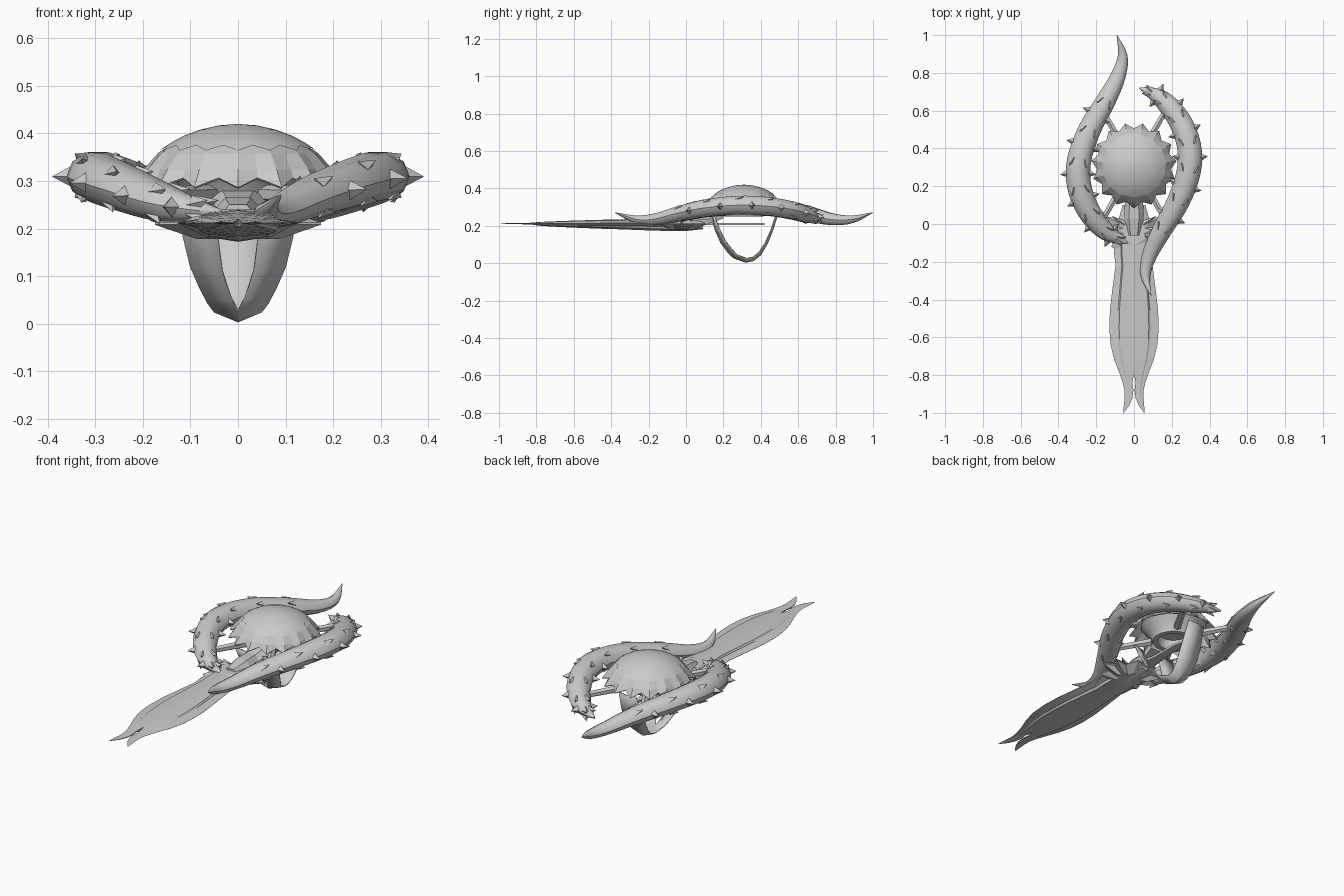
import bpy, bmesh, math
from mathutils import Vector, Matrix

if "Cube" in bpy.data.objects:
    bpy.data.objects.remove(bpy.data.objects["Cube"])

grey = bpy.data.materials.new("plain grey")
grey.diffuse_color = (0.6, 0.6, 0.6, 1)
grey.use_nodes = True
grey.node_tree.nodes["Principled BSDF"].inputs["Base Color"].default_value = grey.diffuse_color
CY = 0.31  # centre of the dome along y


def finish(name, bm, smooth=None, thick=0):
    bmesh.ops.remove_doubles(bm, verts=bm.verts, dist=0.0005)
    bmesh.ops.recalc_face_normals(bm, faces=bm.faces)
    me = bpy.data.meshes.new(name)
    bm.to_mesh(me)
    bm.free()
    me.materials.append(grey)
    ob = bpy.data.objects.new(name, me)
    bpy.context.collection.objects.link(ob)
    if thick:
        m = ob.modifiers.new("thickness", 'SOLIDIFY')
        m.thickness = thick
        m.offset = 0
    if smooth:
        bpy.ops.object.select_all(action='DESELECT')
        ob.select_set(True)
        bpy.context.view_layer.objects.active = ob
        bpy.ops.object.shade_smooth_by_angle(angle=math.radians(smooth))
    return ob


def loft(bm, rings, closed=True, cap=False):
    rows = [[bm.verts.new(p) for p in r] for r in rings]
    n = len(rows[0])
    for a, b in zip(rows, rows[1:]):
        for i in range(n if closed else n - 1):
            j = (i + 1) % n
            bm.faces.new((a[i], a[j], b[j], b[i]))
    if cap:
        bm.faces.new(rows[0])
        bm.faces.new(rows[-1])
    return rows


def spline(pts, steps):
    v = [Vector(p) for p in pts]
    v = [2 * v[0] - v[1]] + v + [2 * v[-1] - v[-2]]
    out = []
    for a, b, c, d in zip(v, v[1:], v[2:], v[3:]):
        for k in range(steps):
            t = k / steps
            out.append(0.5 * (2 * b + (c - a) * t + (2 * a - 5 * b + 4 * c - d) * t**2
                              + (3 * b - a - 3 * c + d) * t**3))
    return out + [v[-2]]


def cone(bm, base, direction, r, length, sides=4):
    q = direction.to_track_quat('Z', 'Y').to_matrix().to_4x4()
    bmesh.ops.create_cone(bm, cap_ends=True, segments=sides, radius1=r, radius2=0, depth=length,
                          matrix=Matrix.Translation(base + direction * length / 2) @ q)


# Curled thorny horns: x, y, z, radius; second is the first turned half round
horn = [(0.03, 0.72, 0.235, 0.003), (0.09, 0.695, 0.24, 0.03), (0.16, 0.65, 0.255, 0.05),
        (0.24, 0.55, 0.285, 0.06), (0.29, 0.42, 0.305, 0.064), (0.29, 0.28, 0.31, 0.064),
        (0.235, 0.12, 0.295, 0.06), (0.15, -0.03, 0.265, 0.052), (0.085, -0.16, 0.235, 0.04),
        (0.06, -0.27, 0.235, 0.026), (0.09, -0.378, 0.27, 0.002)]
path = spline([Vector(p) for p in horn], 4)
turn = Matrix.Translation((0, CY, 0)) @ Matrix.Rotation(math.pi, 4, 'Z') @ Matrix.Translation((0, -CY, 0))
for side, mat in (("right", Matrix()), ("left", turn)):
    tube, thorns = bmesh.new(), bmesh.new()
    rings = []
    for i, p in enumerate(path):
        c, r = p.xyz, max(p.w, 0.002)
        t = (path[min(i + 1, len(path) - 1)].xyz - path[max(i - 1, 0)].xyz).normalized()
        s = t.cross(Vector((0, 0, 1))).normalized()
        u = s.cross(t)
        rings.append([c + (s * math.cos(a) + u * math.sin(a) * 0.82) * r
                      for a in [k * math.tau / 10 for k in range(10)]])
        # side thorns stand out, upper and lower ones lie back as low scales
        if 4 <= i <= 29 and i % 4 == 2:
            for d in (s, -s):
                cone(thorns, c + d * (r - 0.014), (d - t * 0.15).normalized(), 0.024, 0.045)
        if 4 <= i <= 29 and i % 4 == 0:
            for a in (50, 130, 230, 310):
                a = math.radians(a)
                d = s * math.cos(a) + u * math.sin(a) * 0.82
                cone(thorns, c + d * (r - 0.014), (d * 0.6 - t).normalized(), 0.02, 0.045)
    loft(tube, rings, cap=True)
    for bm, nm, sm in ((tube, "horn_", 40), (thorns, "horn_thorns_", None)):
        bm.transform(mat)
        finish(nm + side, bm, sm)


# Domed shield: smooth cap over a pointed skirt
N = 15


def zigring(r_tip, z_tip, r_gap=None, z_gap=None):
    out = []
    for k in range(2 * N):
        a = math.pi * k / N - math.pi / 2
        r, z = (r_tip, z_tip) if k % 2 == 0 or r_gap is None else (r_gap, z_gap)
        out.append((r * math.cos(a), CY + r * math.sin(a), z))
    return out


cap = bmesh.new()
loft(cap, [zigring(r, z) for r, z in
           ((0, 0.42), (0.04, 0.417), (0.08, 0.408), (0.115, 0.395), (0.138, 0.383))]
     + [zigring(0.166, 0.364, 0.15, 0.375)])
finish("dome_cap", cap, 35)
skirt = bmesh.new()
loft(skirt, [zigring(0.135, 0.378), zigring(0.168, 0.356, 0.164, 0.355),
             zigring(0.197, 0.323, 0.187, 0.322), zigring(0.224, 0.285, 0.194, 0.305)])
finish("dome_skirt", skirt, None, 0.006)
# Inner bowl beneath the dome
bowl = bmesh.new()
rows = loft(bowl, [zigring(r, z) for r, z in
                   ((0.165, 0.335), (0.12, 0.285), (0.105, 0.25), (0.08, 0.25), (0.075, 0.30))])
bowl.faces.new(rows[-1])
finish("inner_bowl", bowl, 35)

# Diagonal struts from dome to horns
struts = bmesh.new()
for angle in (60, 120, 240, 300):
    a = math.radians(angle)
    d = Vector((math.cos(a), math.sin(a), 0))
    q = d.to_track_quat('Z', 'Y').to_matrix().to_4x4()
    mid = Vector((0, CY, 0.272)) + d * 0.215
    bmesh.ops.create_cone(struts, cap_ends=True, segments=6, radius1=0.02, radius2=0.016,
                          depth=0.2, matrix=Matrix.Translation(mid) @ q)
finish("struts", struts)

# Forked blade with a raised inner panel: y, inner x, outer x, half thickness of one half
blade = bmesh.new()
stations = [(0.09, 0, 0.04, 0.03), (0.0, 0, 0.055, 0.04), (-0.08, 0, 0.105, 0.04),
            (-0.16, 0, 0.105, 0.038), (-0.22, 0, 0.098, 0.036), (-0.35, 0, 0.115, 0.031),
            (-0.45, 0, 0.127, 0.028), (-0.55, 0, 0.131, 0.024), (-0.64, 0, 0.124, 0.02),
            (-0.72, 0, 0.104, 0.016), (-0.79, 0, 0.077, 0.011), (-0.84, 0.008, 0.06, 0.006),
            (-0.88, 0.003, 0.051, 0.005), (-0.92, 0.008, 0.05, 0.004),
            (-0.96, 0.025, 0.054, 0.003), (-1.0, 0.054, 0.056, 0.001)]
for m in (1, -1):
    rings = []
    for y, x0, x1, t in stations:
        xa, xb = (x0 + (x1 - x0) * k for k in (0.60, 0.66))
        k = 1 if x0 == 0 else 0.5
        rings.append([(m * x, y, 0.212 + t * h) for x, h in
                      ((x0, 0.72 * k), (xa, 0.55), (xb, 0.28), (x1, 0.02),
                       (x1, -0.02), (xb, -0.4), (xa, -0.75), (x0, -1.0 * k))])
    loft(blade, rings, cap=True)
finish("forked_blade", blade, 20)

# Spiked guard plate, mirrored from one outline
half = [(0, -0.2), (0.05, -0.17), (0.12, -0.12), (0.105, -0.07), (0.175, -0.03), (0.115, -0.015),
        (0.15, 0.04), (0.08, 0.03), (0.06, 0.1), (0, 0.11)]
outline = half + [(-x, y) for x, y in half[-2:0:-1]]
guard = bmesh.new()
loft(guard, [[(x * s, -0.03 + (y + 0.03) * s, z) for x, y in outline]
             for s, z in ((0.5, 0.178), (1, 0.208), (1, 0.213), (0.5, 0.24))], cap=True)
finish("guard", guard)
# Neck joining guard to bowl and the grip behind it
neck = bmesh.new()
loft(neck, [[(-w, y, z - h), (w, y, z - h), (w * 1.2, y, z), (w * 0.6, y, z + h), (-w * 0.6, y, z + h),
             (-w * 1.2, y, z)] for y, w, z, h in ((-0.06, 0.03, 0.23, 0.02), (0.03, 0.045, 0.235, 0.03),
                                                 (0.11, 0.04, 0.235, 0.03), (0.2, 0.055, 0.26, 0.02))], cap=True)
finish("neck", neck)
grip = bmesh.new()
loft(grip, [[(-w, y, 0.204), (w, y, 0.204), (w, y, 0.216), (-w, y, 0.216)]
            for y, w in ((0.06, 0.04), (0.2, 0.022), (0.34, 0.022), (0.42, 0.006))], cap=True)
finish("grip", grip)
# Small claws at the base of the blade
claws = bmesh.new()
for m in (1, -1):
    for x, y, dx, dy in ((0.05, 0.0, 0.8, 0.5), (0.03, 0.03, -0.3, -1), (0.06, -0.06, 0.9, -0.4)):
        cone(claws, Vector((m * x, y, 0.23)), Vector((m * dx, dy, 0.05)).normalized(), 0.018, 0.08)
finish("claws", claws)

# Hanging strap: two front bands meet in a keel below and rise as one at the back
# inner edge y, z, x then outer edge y, z, x
strap = bmesh.new()
front = [(0.14, 0.25, 0.045, 0.155, 0.25, 0.125), (0.155, 0.18, 0.042, 0.178, 0.185, 0.116),
         (0.185, 0.11, 0.033, 0.21, 0.12, 0.1), (0.225, 0.055, 0.015, 0.245, 0.075, 0.08),
         (0.255, 0.028, 0.0, 0.272, 0.045, 0.064), (0.32, 0.005, 0.0, 0.325, 0.026, 0.05)]
back = [(0.32, 0.005, 0.325, 0.026, 0.05), (0.36, 0.013, 0.357, 0.032, 0.05),
        (0.40, 0.045, 0.39, 0.058, 0.055), (0.435, 0.105, 0.425, 0.112, 0.06),
        (0.463, 0.175, 0.455, 0.18, 0.058), (0.495, 0.275, 0.488, 0.278, 0.05)]
for m in (1, -1):
    loft(strap, [[(m * a, y, z), (m * b, yo, zo)] for y, z, a, yo, zo, b in front], closed=False)
    loft(strap, [[(0, y, z), (m * b, yo, zo)] for y, z, yo, zo, b in back], closed=False)
finish("strap", strap, 30, 0.005)
